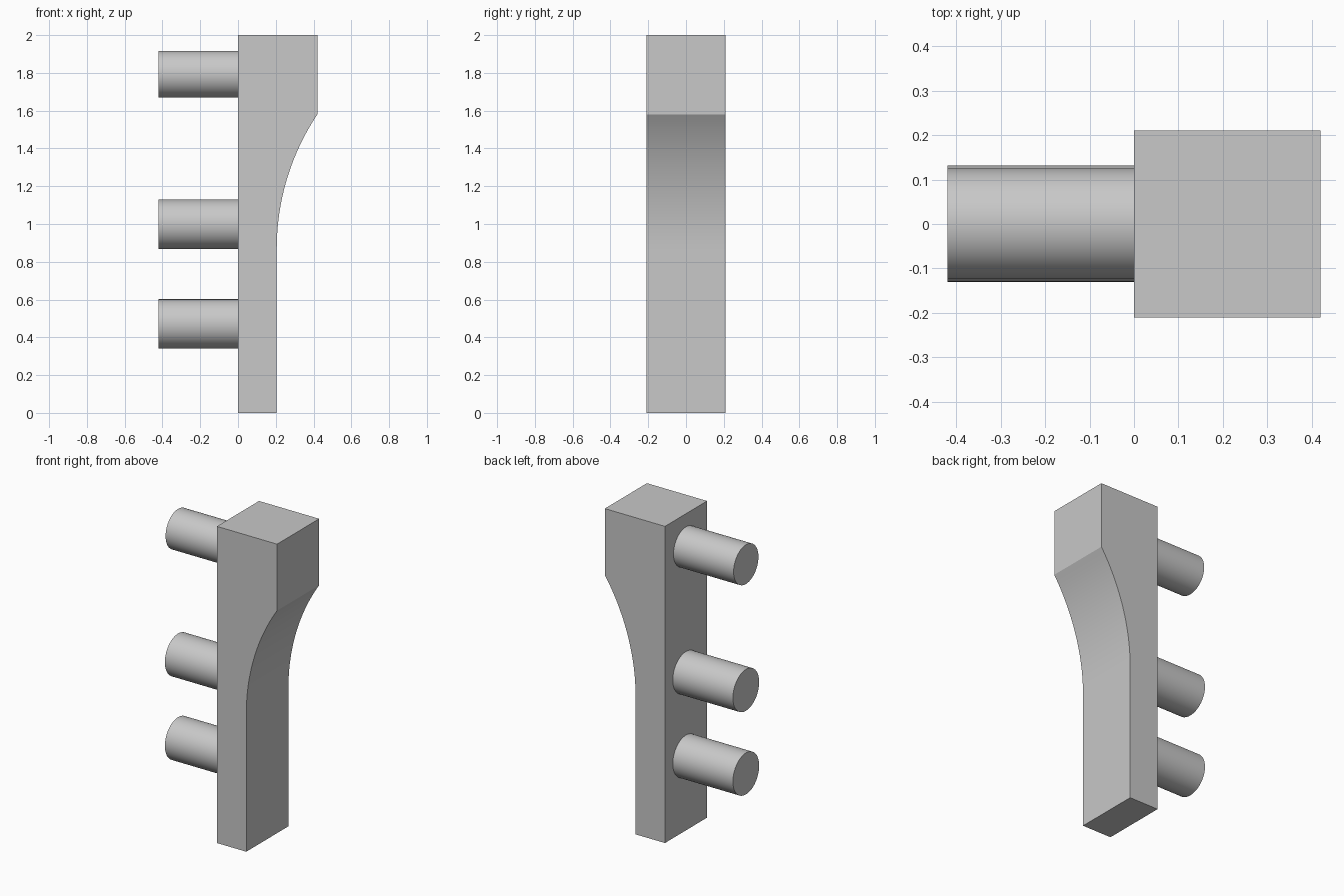
import bpy
import bmesh
from math import asin, cos, sin, pi
from mathutils import Matrix, Vector

cube = bpy.data.objects.get("Cube")
if cube:
    bpy.data.objects.remove(cube, do_unlink=True)

# Single grey material
grey = bpy.data.materials.new("light_grey")
grey.use_nodes = True
colour = (0.58, 0.58, 0.58, 1)
grey.diffuse_color = colour
grey.node_tree.nodes["Principled BSDF"].inputs["Base Color"].default_value = colour


def finish(name, bm):
    bmesh.ops.recalc_face_normals(bm, faces=bm.faces)
    mesh = bpy.data.meshes.new(name)
    bm.to_mesh(mesh)
    bm.free()
    mesh.materials.append(grey)
    obj = bpy.data.objects.new(name, mesh)
    bpy.context.collection.objects.link(obj)
    bpy.ops.object.select_all(action="DESELECT")
    obj.select_set(True)
    bpy.context.view_layer.objects.active = obj
    bpy.ops.object.shade_smooth_by_angle(angle=pi / 6)
    return obj


# Tapered bar: side profile with a concave arc, extruded through its depth
def build_bar():
    narrow, wide, height, half_depth = 0.205, 0.42, 2.0, 0.21
    arc_start, arc_end, steps = 0.87, 1.58, 24
    rise, run = arc_end - arc_start, wide - narrow
    radius = (rise ** 2 + run ** 2) / (2 * run)
    sweep = asin(rise / radius)
    profile = [(0, 0), (narrow, 0)]
    for i in range(steps + 1):
        a = sweep * i / steps
        profile.append((narrow + radius * (1 - cos(a)), arc_start + radius * sin(a)))
    profile += [(wide, height), (0, height)]
    bm = bmesh.new()
    face = bm.faces.new([bm.verts.new((x, -half_depth, z)) for x, z in profile])
    new = bmesh.ops.extrude_face_region(bm, geom=[face])["geom"]
    verts = [v for v in new if isinstance(v, bmesh.types.BMVert)]
    bmesh.ops.translate(bm, verts=verts, vec=Vector((0, 2 * half_depth, 0)))
    finish("tapered_bar", bm)


# Round peg pointing to -x from the flat back of the bar
def build_peg(name, z, radius):
    length = 0.42
    bm = bmesh.new()
    matrix = Matrix.Translation((-length / 2, 0.001, z)) @ Matrix.Rotation(pi / 2, 4, "Y")
    bmesh.ops.create_cone(bm, cap_ends=True, segments=64, radius1=radius,
                          radius2=radius, depth=length, matrix=matrix)
    finish(name, bm)


build_bar()
for name, z, radius in (("lower_peg", 0.471, 0.131),
                        ("middle_peg", 0.999, 0.131),
                        ("upper_peg", 1.793, 0.124)):
    build_peg(name, z, radius)
